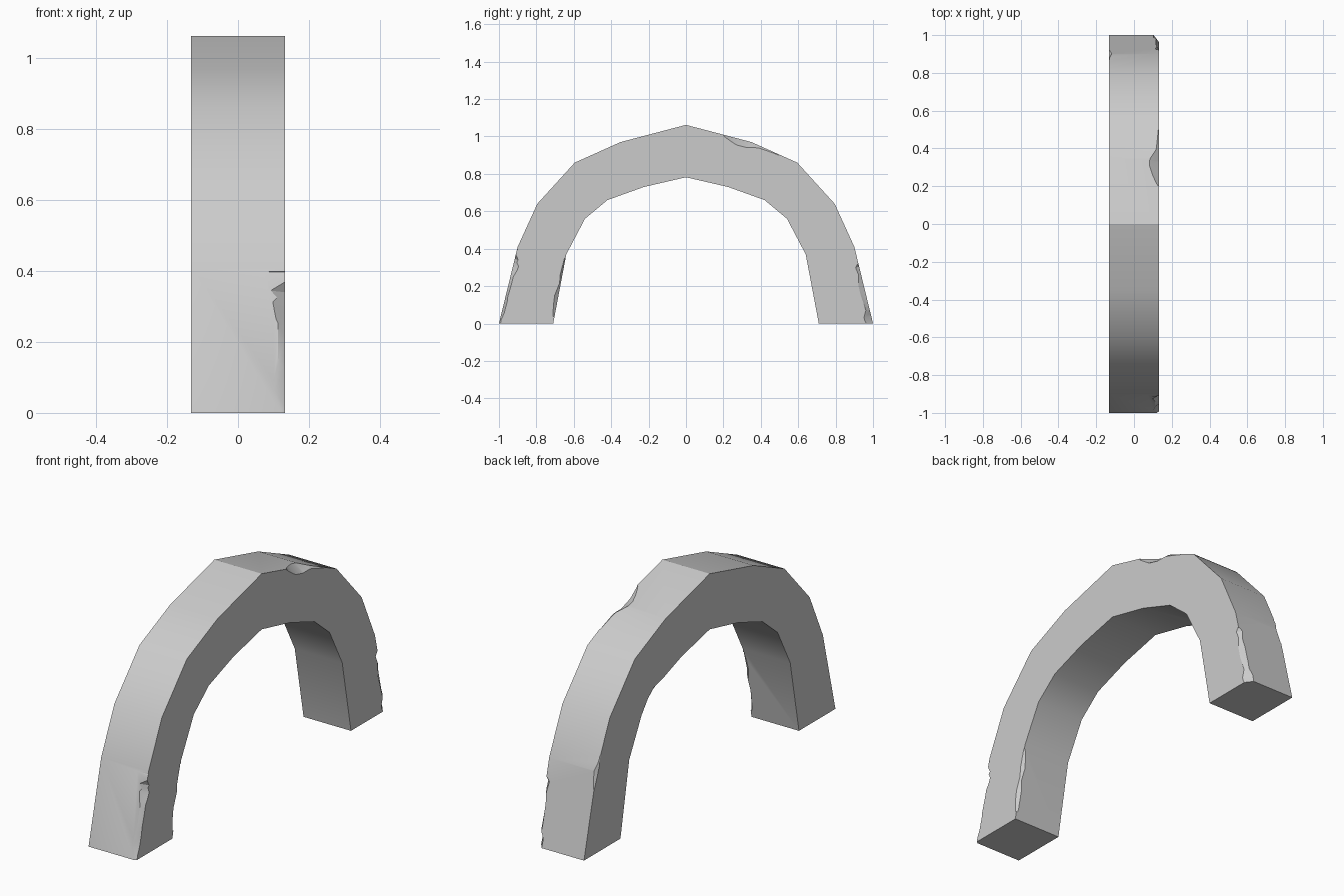
import bpy, bmesh
from mathutils import Vector

if "Cube" in bpy.data.objects:
    bpy.data.objects.remove(bpy.data.objects["Cube"])

W = 0.132
OUTER = [(1.0, 0.0), (0.9, 0.41), (0.795, 0.64), (0.595, 0.86), (0.35, 0.97), (0, 1.062)]
INNER = [(0.71, 0.0), (0.64, 0.37), (0.54, 0.56), (0.42, 0.66), (0.225, 0.73), (0, 0.782)]


def tube(name, rings):
    """Closed solid skinned through a row of equal cross-sections."""
    bm = bmesh.new()
    rows = [[bm.verts.new(p) for p in ring] for ring in rings]
    n = len(rows[0])
    for a, b in zip(rows, rows[1:]):
        for i in range(n):
            j = (i + 1) % n
            bm.faces.new((a[i], a[j], b[j], b[i]))
    bm.faces.new(rows[0])
    bm.faces.new(rows[-1])
    bmesh.ops.recalc_face_normals(bm, faces=bm.faces)
    mesh = bpy.data.meshes.new(name)
    bm.to_mesh(mesh)
    bm.free()
    obj = bpy.data.objects.new(name, mesh)
    bpy.context.collection.objects.link(obj)
    return obj


# Arch body: half profile mirrored about y = 0
half = list(zip(OUTER, INNER))
stations = [(1, o, i) for o, i in half] + [(-1, o, i) for o, i in half[-2::-1]]
arch = tube("stone_arch", [
    [(-W, s * o[0], o[1]), (W, s * o[0], o[1]), (W, s * i[0], i[1]), (-W, s * i[0], i[1])]
    for s, o, i in stations])
bpy.context.view_layer.objects.active = arch
arch.select_set(True)


def chip(profile, x_side, y_side, marks):
    """Break an arch edge; marks = (position along profile, depth in x, depth in the arch plane)."""
    facing = 1 if profile is OUTER else -1
    rings = []
    for t, dx, dn in marks:
        k = min(max(int(t // 1), 0), 4)
        a, b = Vector(profile[k]), Vector(profile[k + 1])
        p = a.lerp(b, t - k)
        d = (b - a).normalized()
        n = Vector((d.y, -d.x)) * facing
        ring = []
        for u, v in ((-2, 1), (1, -2), (1, 1)):
            q = p + n * (v * dn)
            ring.append((x_side * (W + u * dx), y_side * q.x, q.y))
        rings.append(ring)
    cutter = tube("chip_cutter", rings)
    cutter.hide_render = True
    mod = arch.modifiers.new("chip", 'BOOLEAN')
    mod.operation = 'DIFFERENCE'
    mod.solver = 'EXACT'
    mod.object = cutter
    bpy.ops.object.modifier_apply(modifier=mod.name)
    bpy.data.objects.remove(cutter)


# Front leg, outer right edge
chip(OUTER, 1, -1, [(-.03, .012, .01), (.15, .03, .014), (.35, .018, .012),
                    (.62, .02, .015), (.76, .034, .03), (.84, .04, .02), (.97, .06, .003)])
# Front leg, inner right edge
chip(INNER, 1, -1, [(.1, .008, .008), (.4, .014, .02), (.7, .018, .012), (.95, .004, .004)])
# Back leg, outer right edge
chip(OUTER, 1, 1, [(-.03, .025, .03), (.1, .03, .04), (.18, .014, .02),
                   (.5, .016, .028), (.74, .02, .02), (.78, .004, .004)])
# Top, outer right edge
chip(OUTER, 1, 1, [(3.4, .004, .004), (3.8, .014, .012), (4.04, .05, .035),
                   (4.25, .035, .03), (4.42, .006, .006)])
# Small left edge chips
chip(OUTER, -1, 1, [(.8, .003, .003), (.95, .012, .012), (1.15, .004, .008), (1.3, .003, .003)])
chip(INNER, -1, 1, [(2.1, .003, .003), (2.5, .012, .016), (2.9, .009, .014), (3.2, .003, .003)])

bpy.ops.object.shade_smooth_by_angle(angle=0.5)
